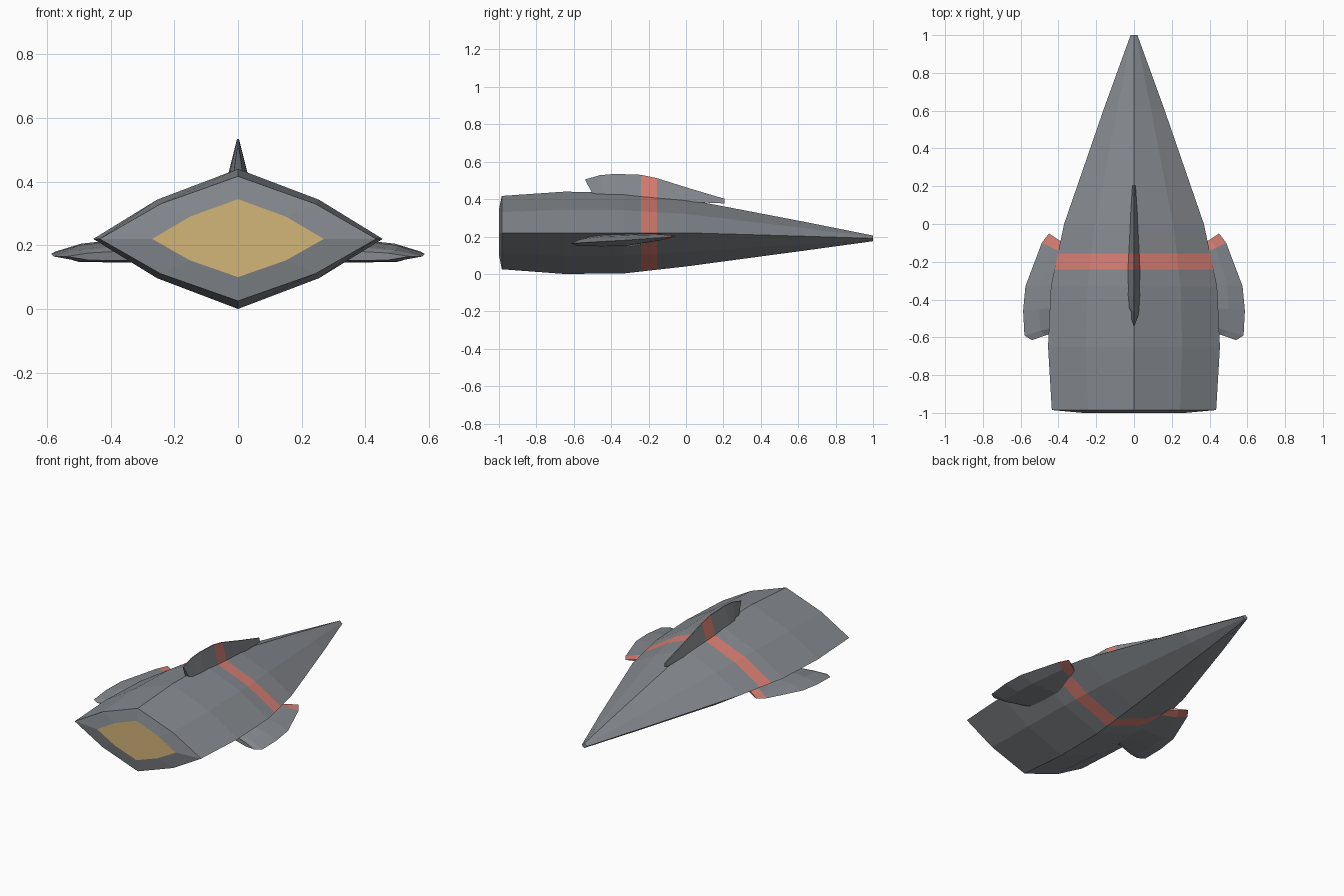
import bpy, bmesh

if "Cube" in bpy.data.objects:
    bpy.data.objects.remove(bpy.data.objects["Cube"])


def material(name, rgb):
    m = bpy.data.materials.new(name)
    m.diffuse_color = (*rgb, 1)
    m.use_nodes = True
    m.node_tree.nodes["Principled BSDF"].inputs["Base Color"].default_value = m.diffuse_color
    return m


GREY = material("hull_grey", (0.235, 0.25, 0.27))
RED = material("stripe_red", (0.68, 0.21, 0.17))
GOLD = material("engine_gold", (0.65, 0.46, 0.19))


def loft(name, rings, stripe=None, closed=True):
    """Skin a list of equal-length rings; span number `stripe` is red."""
    bm = bmesh.new()
    vs = [[bm.verts.new(p) for p in r] for r in rings]
    n = len(rings[0])
    for i in range(len(vs) - 1):
        for j in range(n):
            k = (j + 1) % n
            f = bm.faces.new((vs[i][j], vs[i][k], vs[i + 1][k], vs[i + 1][j]))
            f.material_index = 1 if i == stripe else 0
    first = bm.faces.new(vs[0])
    first.material_index = 2 if name == "hull" else int(stripe == 0)
    bm.faces.new(vs[-1])
    bmesh.ops.recalc_face_normals(bm, faces=bm.faces)
    me = bpy.data.meshes.new(name)
    bm.to_mesh(me)
    bm.free()
    for m in (GREY, RED, GOLD):
        me.materials.append(m)
    ob = bpy.data.objects.new(name, me)
    bpy.context.collection.objects.link(ob)
    return ob


def lerp(a, b, t):
    return tuple(p + (q - p) * t for p, q in zip(a, b))


# Hull: (y, half width, top, middle, bottom), eight-sided bulging diamond
def hull_ring(y, w, top, mid, bot):
    k = 0.56
    up, dn = mid + k * (top - mid), mid + k * (bot - mid)
    return [(0, y, top), (k * w, y, up), (w, y, mid), (k * w, y, dn),
            (0, y, bot), (-k * w, y, dn), (-w, y, mid), (-k * w, y, up)]


aft = (-0.33, 0.44, 0.435, 0.22, 0.003)
fore = (0.0, 0.37, 0.40, 0.22, 0.04)
stations = [
    (-1.0, 0.27, 0.345, 0.22, 0.10),      # glowing engine panel
    (-0.985, 0.435, 0.417, 0.22, 0.025),  # rear rim
    (-0.65, 0.455, 0.44, 0.22, 0.0),
    aft,
    lerp(aft, fore, (0.33 - 0.24) / 0.33),
    lerp(aft, fore, (0.33 - 0.155) / 0.33),
    fore,
    (0.62, 0.156, 0.281, 0.202, 0.123),
    (1.0, 0.018, 0.205, 0.19, 0.175),
]
loft("hull", [hull_ring(*s) for s in stations], stripe=4)

# Dorsal fin: (ridge y, ridge z, base y, base z, base half width)
fin = [
    (-0.54, 0.505, -0.47, 0.37, 0.022),
    (-0.46, 0.528, -0.43, 0.37, 0.040),
    (-0.38, 0.535, -0.38, 0.37, 0.044),
    (-0.24, 0.53, -0.24, 0.37, 0.042),
    (-0.155, 0.512, -0.155, 0.37, 0.036),
    (0.02, 0.457, 0.02, 0.385, 0.020),
    (0.205, 0.402, 0.205, 0.377, 0.008),
]
loft("dorsal_fin",
     [[(-w, yb, zb), (-0.003, yt, zt), (0.003, yt, zt), (w, yb, zb)]
      for yt, zt, yb, zb, w in fin], stripe=3)

# Side fins: (root y, tip x, tip y, tip z, top z, bottom z), front to back
wing = [
    (-0.15, 0.45, -0.05, 0.203, 0.21, 0.195),
    (-0.19, 0.488, -0.10, 0.196, 0.222, 0.18),
    (-0.31, 0.575, -0.33, 0.18, 0.226, 0.146),
    (-0.43, 0.587, -0.46, 0.173, 0.222, 0.145),
    (-0.51, 0.58, -0.59, 0.165, 0.20, 0.148),
    (-0.53, 0.54, -0.615, 0.165, 0.185, 0.152),
]


def wing_ring(side, yr, x, y, z, zt, zb):
    xr = 0.30
    ym = yr + 0.7 * (y - yr)
    xm = xr + 0.7 * (x - xr)
    return [(side * px, py, pz) for px, py, pz in (
        (xr, yr, zt), (xm, ym, zt + 0.45 * (z - zt)), (x, y, z),
        (xm, ym, zb + 0.1 * (z - zb)), (xr, yr, zb))]


for side, label in ((1, "right"), (-1, "left")):
    loft(label + "_side_fin", [wing_ring(side, *s) for s in wing], stripe=0)
